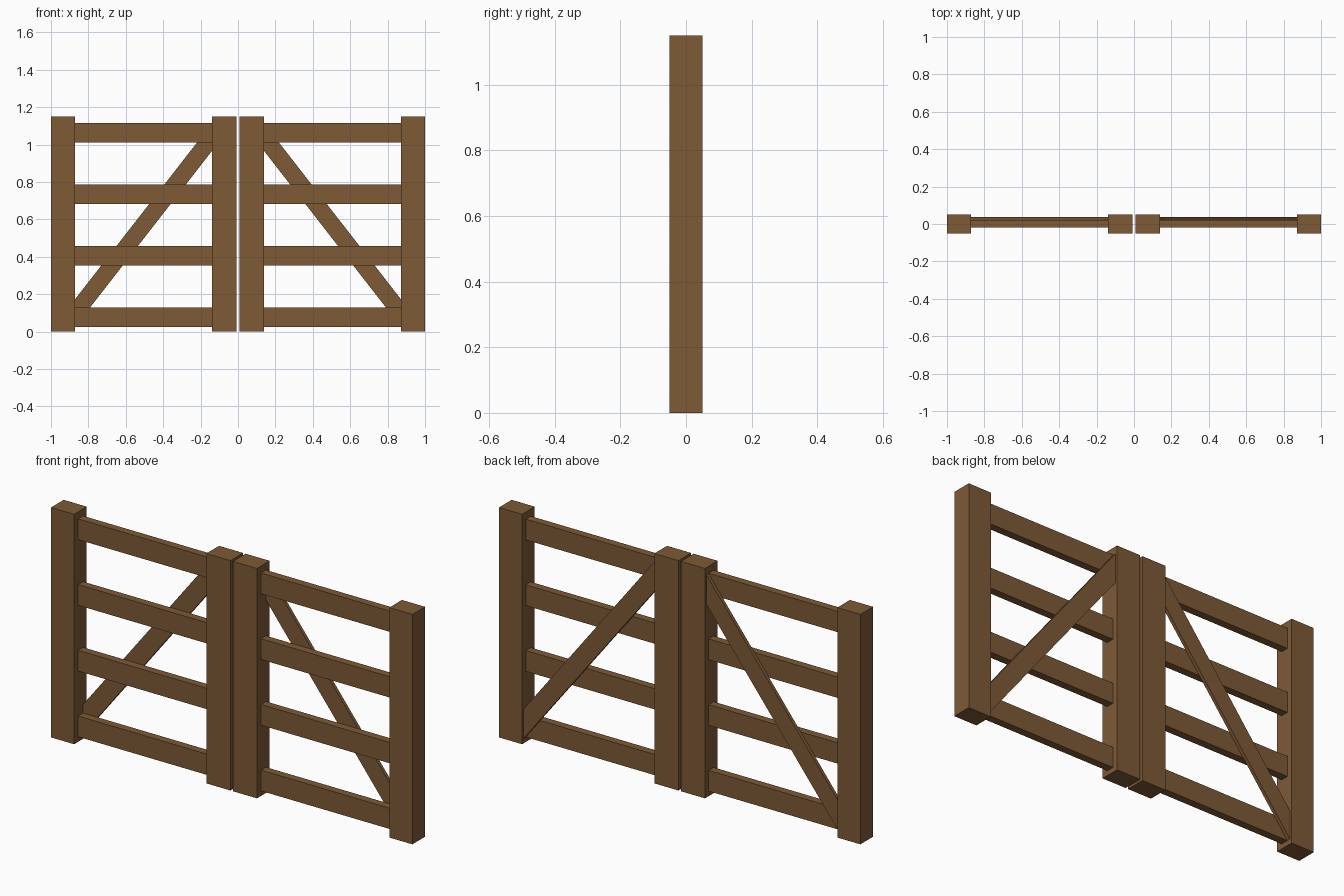
import bpy, bmesh

if "Cube" in bpy.data.objects:
    bpy.data.objects.remove(bpy.data.objects["Cube"])

# One wood colour for everything
wood = bpy.data.materials.new("brown wood")
wood.diffuse_color = (0.21, 0.102, 0.037, 1)
wood.use_nodes = True
wood.node_tree.nodes["Principled BSDF"].inputs["Base Color"].default_value = wood.diffuse_color

OUT, IN = 0.872, 0.14          # inner faces of the outer and inner posts
RAIL_FRONT, RAIL_BACK, BRACE_BACK = -0.018, 0.021, 0.038


def prism(name, outline, y0, y1):
    """Extrude an x/z outline from y0 to y1."""
    bm = bmesh.new()
    face = bm.faces.new([bm.verts.new((x, y0, z)) for x, z in outline])
    new = bmesh.ops.extrude_face_region(bm, geom=[face])["geom"]
    bmesh.ops.translate(bm, vec=(0, y1 - y0, 0),
                        verts=[v for v in new if isinstance(v, bmesh.types.BMVert)])
    bmesh.ops.recalc_face_normals(bm, faces=bm.faces)
    mesh = bpy.data.meshes.new(name)
    bm.to_mesh(mesh)
    bm.free()
    mesh.materials.append(wood)
    obj = bpy.data.objects.new(name, mesh)
    bpy.context.collection.objects.link(obj)
    return obj


def board(name, side, x0, x1, z0, z1, y0, y1):
    return prism(name, [(side * x, z) for x, z in
                        ((x0, z0), (x1, z0), (x1, z1), (x0, z1))], y0, y1)


for side, label in ((-1, "left"), (1, "right")):
    # Posts
    board(f"{label}_outer_post", side, OUT, 1.0, 0, 1.15, -0.05, 0.05)
    board(f"{label}_inner_post", side, 0.007, IN, 0, 1.15, -0.05, 0.05)

    # Four horizontal rails
    for i in range(4):
        z = 0.025 + i * 0.3287
        board(f"{label}_rail_{i + 1}", side, IN, OUT, z, z + 0.104,
              RAIL_FRONT, RAIL_BACK)

    # Diagonal brace on the back of the rails
    prism(f"{label}_diagonal_brace",
          [(side * x, z) for x, z in
           ((OUT, 0.025), (OUT, 0.172), (IN, 1.113), (IN, 0.965))],
          RAIL_BACK, BRACE_BACK)
